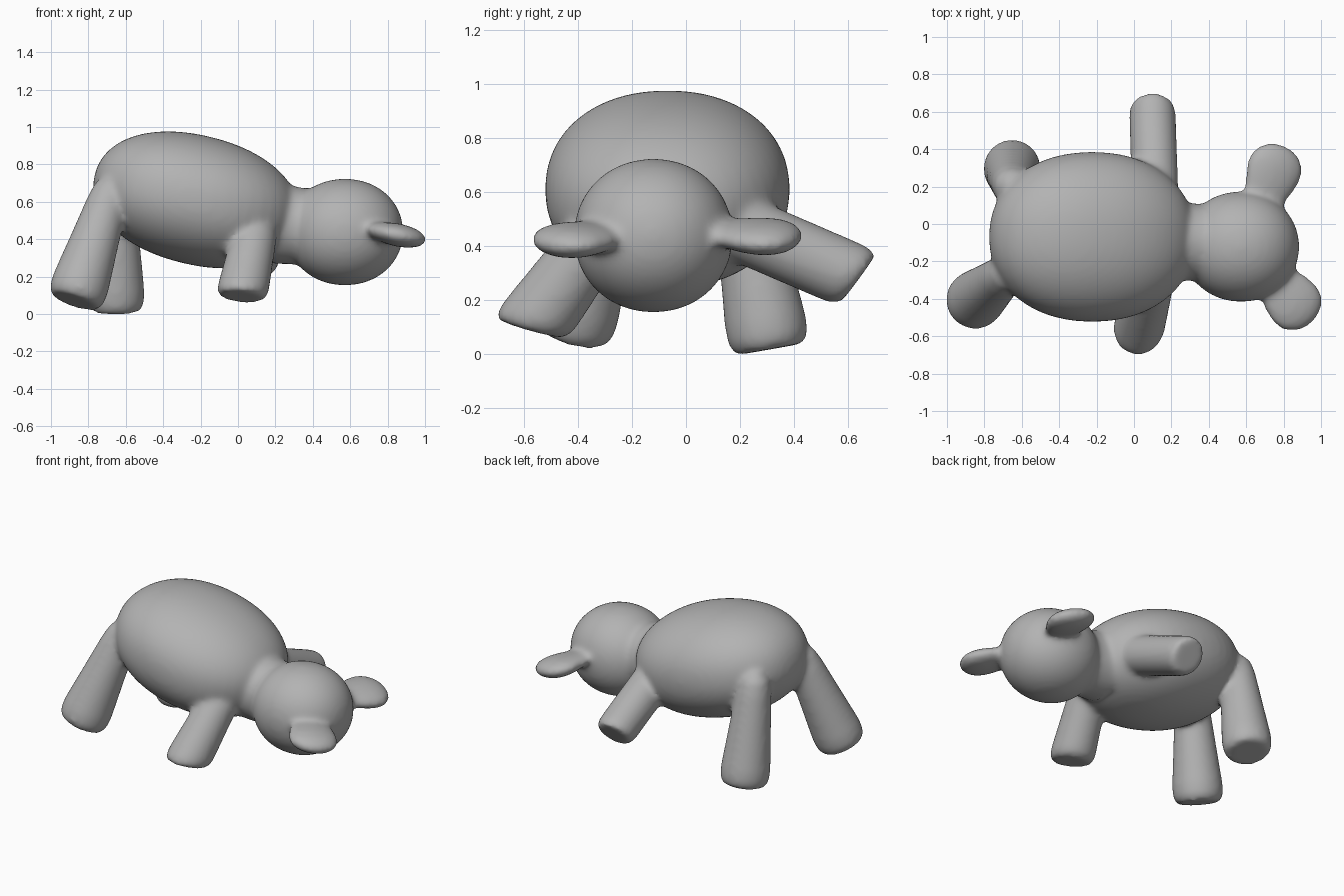
import bpy, bmesh, math
from mathutils import Vector, Matrix

if "Cube" in bpy.data.objects:
    bpy.data.objects.remove(bpy.data.objects["Cube"])

grey = bpy.data.materials.new("plush_grey")
grey.use_nodes = True
GREY = (0.45, 0.45, 0.45, 1)
grey.diffuse_color = GREY
grey.node_tree.nodes["Principled BSDF"].inputs["Base Color"].default_value = GREY
parts = []


def add_part(name, bm):
    me = bpy.data.meshes.new(name)
    bmesh.ops.recalc_face_normals(bm, faces=bm.faces)
    bm.to_mesh(me)
    bm.free()
    ob = bpy.data.objects.new(name, me)
    bpy.context.collection.objects.link(ob)
    parts.append(ob)


def ellipsoid(name, centre, radii, tilt=0.0, boxy=1.0):
    """Rounded ball; boxy < 1 fills out its ends."""
    bm = bmesh.new()
    bmesh.ops.create_uvsphere(bm, u_segments=48, v_segments=32, radius=1)
    for v in bm.verts:
        p = 2 / boxy
        n = sum(abs(c) ** p for c in v.co) ** (1 / p)
        v.co = Vector(c / n * r for c, r in zip(v.co, radii))
    bm.transform(Matrix.Translation(centre) @ Matrix.Rotation(math.radians(tilt), 4, 'Y'))
    add_part(name, bm)


def limb(name, start, end, profile, flat=1.0, up=(0, 0, 1), slant=0.0, seg=32):
    """Closed lathe along start-end; profile is (fraction, radius) pairs.
    slant lengthens the upper side of the far end."""
    a, b = Vector(start), Vector(end)
    d = (b - a).normalized()
    side = d.cross(Vector(up)).normalized()
    top = side.cross(d)
    bm = bmesh.new()
    rings = []
    for t, r in profile:
        ring = []
        for k in range(seg):
            c, s = math.cos(k * math.tau / seg), math.sin(k * math.tau / seg)
            ring.append(bm.verts.new(a.lerp(b, t) + side * r * c + top * r * flat * s
                                     + d * slant * t * t * r * s))
        rings.append(ring)
    for r0, r1 in zip(rings, rings[1:]):
        for k in range(seg):
            j = (k + 1) % seg
            bm.faces.new((r0[k], r0[j], r1[j], r1[k]))
    bm.faces.new(rings[0])
    bm.faces.new(rings[-1])
    add_part(name, bm)


# Torso and head
ellipsoid("torso", (-0.22, -0.063, 0.608), (0.56, 0.454, 0.345), 14, 0.93)
ellipsoid("head", (0.575, -0.115, 0.436), (0.312, 0.295, 0.285), 0, 0.97)
limb("neck", (0.2, -0.085, 0.48), (0.42, -0.095, 0.46), [(0, 0.215), (1, 0.2)])


# Legs grow from a rounded shoulder and flare to a softly rounded sole
def leg_profile(top, foot):
    return [(0, top * 0.4), (0.08, top * 0.85), (0.2, top), (0.5, top * 0.55 + foot * 0.45),
            (0.85, foot), (0.94, foot * 0.99), (1.0, foot * 0.86)]


limb("front_right_leg", (0.11, -0.27, 0.5), (0.022, -0.575, 0.09),
     leg_profile(0.12, 0.137), slant=0.4)
limb("front_left_leg", (0.12, 0.1, 0.51), (0.1, 0.645, 0.275),
     leg_profile(0.125, 0.125), slant=0.23)
limb("back_right_leg", (-0.65, -0.235, 0.73), (-0.87, -0.42, 0.065), leg_profile(0.11, 0.155))
limb("back_left_leg", (-0.65, 0.19, 0.74), (-0.648, 0.318, 0.014), leg_profile(0.11, 0.152))

# Flattened paddle ears
ear = [(0, 0.1), (0.3, 0.122), (0.5, 0.147), (0.66, 0.156), (0.8, 0.144),
       (0.91, 0.11), (0.97, 0.068), (1.0, 0.02)]
limb("right_ear", (0.69, -0.22, 0.455), (0.953, -0.525, 0.4), ear, 0.4, (0.2, 0, 1))
limb("left_ear", (0.67, 0.06, 0.455), (0.8, 0.428, 0.42), ear, 0.4, (0.25, 0, 1))

# Fuse all parts into one soft skin
bpy.ops.object.select_all(action='DESELECT')
for ob in parts:
    ob.select_set(True)
bpy.context.view_layer.objects.active = parts[0]
bpy.ops.object.join()
plush = bpy.context.view_layer.objects.active
plush.name = plush.data.name = "plush_animal"

rm = plush.modifiers.new("fuse", 'REMESH')
rm.mode = 'VOXEL'
rm.voxel_size = 0.015
rm.use_smooth_shade = True
sm = plush.modifiers.new("soften_joins", 'SMOOTH')
sm.factor = 0.5
sm.iterations = 18
for m in ("fuse", "soften_joins"):
    bpy.ops.object.modifier_apply(modifier=m)

# Centre the figure and stand it on the ground
me = plush.data
lo = Vector(min(v.co[i] for v in me.vertices) for i in range(3))
hi = Vector(max(v.co[i] for v in me.vertices) for i in range(3))
me.transform(Matrix.Translation((-(lo.x + hi.x) / 2, -(lo.y + hi.y) / 2, -lo.z)))
me.materials.clear()
me.materials.append(grey)
bpy.ops.object.shade_smooth()
